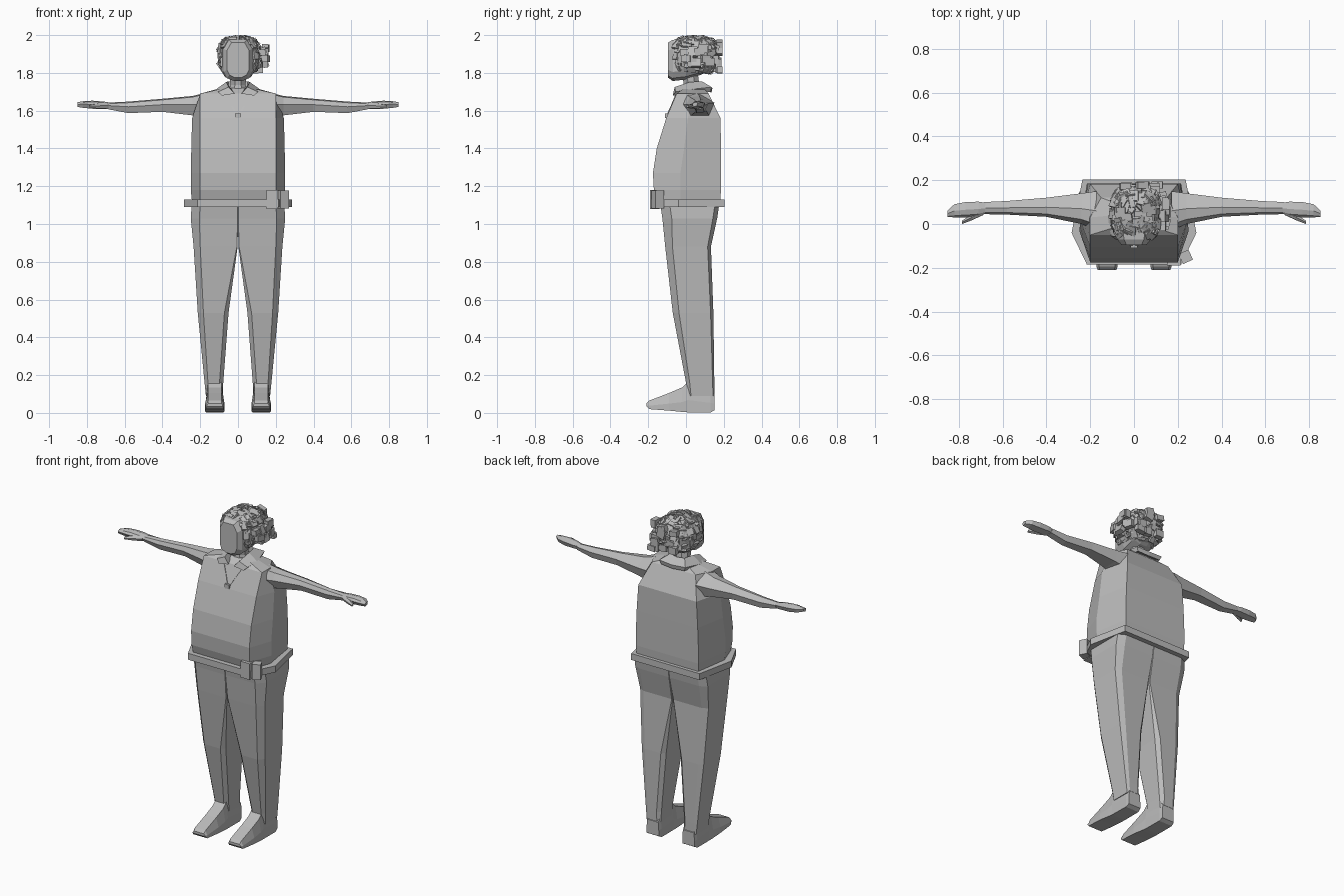
import bpy, bmesh, math, random
from mathutils import Vector, Matrix

if "Cube" in bpy.data.objects:
    bpy.data.objects.remove(bpy.data.objects["Cube"])

random.seed(4)
grey = bpy.data.materials.new("plain_grey")
grey.diffuse_color = (0.5, 0.5, 0.5, 1)
grey.use_nodes = True
grey.node_tree.nodes["Principled BSDF"].inputs["Base Color"].default_value = grey.diffuse_color


def finish(name, bm, mirror=False):
    bmesh.ops.recalc_face_normals(bm, faces=bm.faces[:])
    me = bpy.data.meshes.new(name)
    bm.to_mesh(me)
    bm.free()
    me.materials.append(grey)
    ob = bpy.data.objects.new(name, me)
    bpy.context.collection.objects.link(ob)
    if mirror:
        ob.modifiers.new("mirror", 'MIRROR').use_mirror_merge = False
    return ob


def loft(name, rings, mirror=False, caps=(True, True)):
    """Skin a row of equal-length point rings."""
    bm = bmesh.new()
    vs = [[bm.verts.new(p) for p in r] for r in rings]
    n = len(vs[0])
    for a, b in zip(vs, vs[1:]):
        for i in range(n):
            j = (i + 1) % n
            bm.faces.new((a[i], a[j], b[j], b[i]))
    for use, r in zip(caps, (vs[0], vs[-1])):
        if use:
            bm.faces.new(r)
    return finish(name, bm, mirror)


def add_box(bm, loc, size, rot=Matrix()):
    m = Matrix.Translation(loc) @ rot.to_4x4() @ Matrix.Diagonal((*size, 1))
    return bmesh.ops.create_cube(bm, size=1, matrix=m)['verts']


def hexagon(z, yf, xf, ym, xm, yb, xb):
    return [(-xf, yf, z), (xf, yf, z), (xm, ym, z), (xb, yb, z), (-xb, yb, z), (-xm, ym, z)]


# Shirt body: six-sided sections with a rounded belly
loft("shirt_body", [hexagon(*s) for s in (
    (1.09, -.145, .20, -.03, .24, .18, .21),
    (1.18, -.17, .20, -.03, .25, .185, .215),
    (1.27, -.175, .20, -.03, .25, .185, .215),
    (1.40, -.155, .20, -.01, .247, .185, .21),
    (1.56, -.105, .20, .01, .243, .183, .20),
    (1.69, -.05, .20, .03, .20, .12, .15),
    (1.72, -.01, .07, .04, .09, .09, .07))])

# Belt: hexagonal band
outer, inner = (-.185, .215, -.04, .285, .203, .235), (-.14, .19, -.04, .235, .17, .20)
loft("belt", [hexagon(1.09, *inner), hexagon(1.09, *outer), hexagon(1.13, *outer),
              hexagon(1.13, *inner)], caps=(False, False))

# Pouch: two upright blocks at the front corner of the belt
bm = bmesh.new()
add_box(bm, (.182, -.165, 1.13), (.062, .05, .10))
add_box(bm, (.236, -.15, 1.13), (.05, .05, .095), Matrix.Rotation(math.radians(25), 3, 'Z'))
finish("belt_pouch", bm)


# Trouser legs: chamfered sections that meet at the crotch
def leg_ring(z, xi, xo, yf, yb, c, ci):
    return [(xi + ci, yf, z), (xo - c, yf, z), (xo, yf + c * 1.1, z), (xo, yb - c * .5, z),
            (xo - c, yb, z), (xi + ci, yb, z), (xi, yb - ci, z), (xi, yf + ci, z)]


loft("trouser_leg", [leg_ring(*s) for s in (
    (1.10, 0, .245, -.135, .175, .045, .002),
    (1.03, 0, .25, -.125, .165, .045, .002),
    (.88, .002, .235, -.11, .132, .035, .004),
    (.53, .05, .213, -.07, .145, .03, .022),
    (.16, .078, .177, .0, .15, .018, .02),
    (.09, .08, .17, .01, .15, .015, .015))], mirror=True)


# Shoes: sections from heel to toe
def shoe_ring(y, z0, z1, w, wt):
    return [(.123 + s * k, y, z) for s, k, z in
            ((-1, w, z0), (1, w, z0), (1, w, z0 + (z1 - z0) * .4),
             (1, wt, z1), (-1, wt, z1), (-1, w, z0 + (z1 - z0) * .4))]


loft("shoe", [shoe_ring(*s) for s in (
    (.152, .015, .10, .042, .038), (.13, .002, .13, .046, .04), (.01, .003, .165, .047, .036),
    (-.02, .005, .135, .049, .036), (-.09, .012, .105, .052, .036),
    (-.195, .02, .065, .048, .036), (-.21, .035, .05, .042, .034))], mirror=True)


# Sleeves and hands: sections along x
def arm_ring(x, y0, y1, z0, z1):
    cy, cz = (y0 + y1) / 2, z0 + (z1 - z0) * .55
    return [(x, y0, cz), (x, y0 * .7 + cy * .3, z1 - .006), (x, cy, z1), (x, y1, cz + .008),
            (x, y1 * .7 + cy * .3, z0 + .005), (x, y0 * .6 + cy * .4, z0)]


loft("sleeve", [arm_ring(*s) for s in (
    (.17, -.03, .15, 1.56, 1.695), (.24, 0, .14, 1.575, 1.678), (.40, .033, .12, 1.594, 1.663),
    (.58, .043, .105, 1.587, 1.648), (.685, .045, .10, 1.607, 1.643))], mirror=True)
loft("hand", [arm_ring(*s) for s in (
    (.67, .05, .095, 1.61, 1.642), (.71, .035, .102, 1.61, 1.648), (.77, .03, .10, 1.61, 1.653),
    (.82, .03, .09, 1.615, 1.65), (.85, .033, .062, 1.62, 1.645))], mirror=True)
loft("thumb", [arm_ring(*s) for s in (
    (.69, .04, .07, 1.612, 1.64), (.74, .017, .045, 1.612, 1.637),
    (.785, .0, .015, 1.615, 1.63))], mirror=True)

# Neck
loft("neck", [[(r * math.cos(a), y + r * math.sin(a), z)
               for a in (math.pi / 4 * (k + .5) for k in range(8))]
              for z, r, y in ((1.69, .055, .035), (1.735, .044, .03), (1.80, .046, .02))])

# Collar: folded band around the neck, and a narrow placket running down in a V
loft("collar", [[(.018, -.068, 1.69), (.05, -.06, 1.725), (.105, -.055, 1.70), (.085, -.07, 1.68)],
                [(.055, .02, 1.72), (.062, .02, 1.752), (.118, .02, 1.712), (.10, .02, 1.69)],
                [(.05, .085, 1.72), (.05, .085, 1.755), (.09, .135, 1.725), (.08, .13, 1.70)],
                [(0, .09, 1.72), (0, .09, 1.75), (0, .14, 1.72), (0, .135, 1.695)]], mirror=True)
loft("collar_trim", [[(x, y - d, z), (x + .012, y - d, z), (x + .012, y + .02, z), (x, y + .02, z)]
                     for x, y, z, d in ((.06, -.05, 1.69, .004), (.025, -.077, 1.625, .004),
                                        (.0, -.098, 1.575, .006))], mirror=True)
bm = bmesh.new()
add_box(bm, (0, -.10, 1.573), (.03, .02, .026))
finish("collar_button", bm)


# Head: flat face outline lofted backwards
def head_ring(y, w, top, bottom):
    h = top - bottom
    half = [(.28, 0), (.78, .07), (1, .22), (1, .78), (.6, 1)]
    pts = [(w * a, y, bottom + h * b) for a, b in half]
    return pts + [(-x, y, z) for x, y, z in reversed(pts)]


loft("head", [head_ring(*s) for s in (
    (-.095, .058, 1.96, 1.775), (-.07, .076, 1.975, 1.757), (0, .09, 1.98, 1.765),
    (.08, .088, 1.975, 1.79), (.13, .06, 1.95, 1.82))])


# Hair: boxy cap covered in small overlapping plates
def squash(v, p=.72):
    return math.copysign(abs(v) ** p, v)


CENTRE, RADII = Vector((.008, .045, 1.89)), Vector((.108, .122, .098))


def on_cap(d, k=1.0):
    return CENTRE + Vector([squash(d[i]) * RADII[i] * k for i in range(3)])


def is_face(p):
    return p.y < -.02 and abs(p.x) < .086 and p.z < 1.95


bm = bmesh.new()
bmesh.ops.create_icosphere(bm, subdivisions=3, radius=1)
for v in bm.verts:
    v.co = on_cap(v.co.normalized(), random.uniform(.93, 1.0))
    v.co.z = max(v.co.z, 1.80)
    if is_face(v.co):
        v.co.y = max(v.co.y, -.03)
finish("hair_cap", bm)

bm = bmesh.new()
count = 190
for i in range(count):
    # even spiral over the head
    z = 1 - 1.72 * (i + .5) / count
    a = i * 2.39996
    r = math.sqrt(1 - z * z)
    d = Vector((r * math.cos(a), r * math.sin(a), z))
    p = on_cap(d, random.uniform(.96, 1.03))
    if is_face(p) or p.z < 1.805:
        continue
    n = Vector([squash(d[k], 1.3) / RADII[k] for k in range(3)]).normalized()
    rot = n.to_track_quat('Z', 'Y').to_matrix()
    tilt = Matrix.Rotation(random.uniform(-.3, .3), 3, 'X') @ Matrix.Rotation(random.uniform(-.25, .25), 3, 'Y')
    add_box(bm, p, (random.uniform(.025, .045), random.uniform(.035, .06), .012), rot @ tilt)
# Swept tuft on one side and ragged strands at the back
for i in range(26):
    if i < 14:
        p = Vector((random.uniform(.11, .16), random.uniform(-.01, .13), random.uniform(1.82, 1.94)))
        size = (.03, .05, random.uniform(.03, .05))
    else:
        p = Vector((random.uniform(-.05, .11), random.uniform(.155, .18), random.uniform(1.81, 1.965)))
        size = (.05, .03, random.uniform(.03, .05))
    add_box(bm, p, size, Matrix.Rotation(random.uniform(-.4, .4), 3, random.choice('XYZ')))
for v in bm.verts:
    v.co.z = min(v.co.z, 2.0)
finish("hair_locks", bm)
